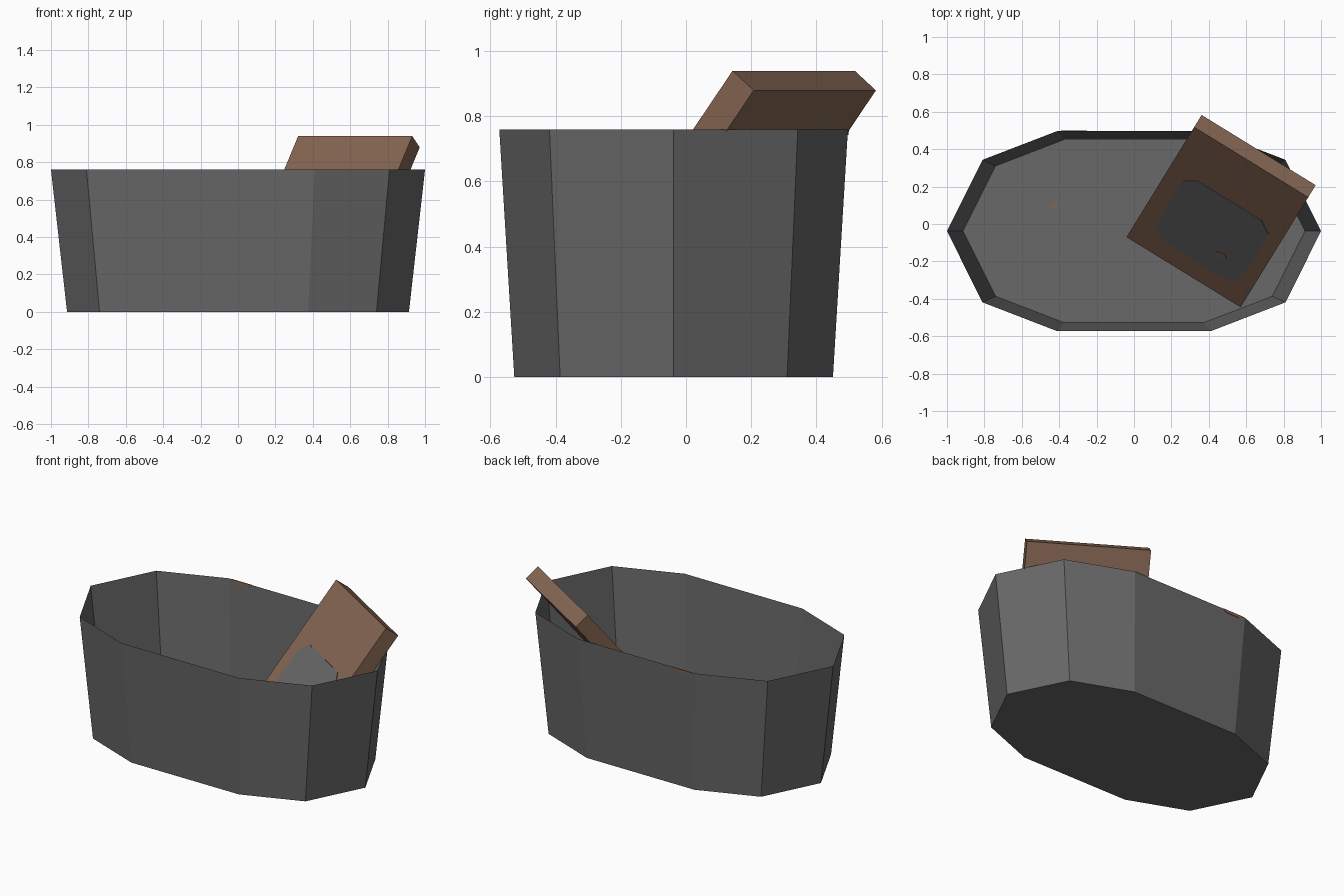
import bpy, bmesh, math
from mathutils import Vector, Matrix

if "Cube" in bpy.data.objects:
    bpy.data.objects.remove(bpy.data.objects["Cube"])


def material(name, rgb):
    m = bpy.data.materials.new(name)
    m.diffuse_color = (*rgb, 1)
    m.use_nodes = True
    m.node_tree.nodes["Principled BSDF"].inputs["Base Color"].default_value = m.diffuse_color
    return m


METAL = material("grey metal", (0.138, 0.138, 0.138))
WOOD = material("brown wood", (0.23, 0.13, 0.083))


def make(name, bm, mat, matrix=Matrix()):
    bmesh.ops.recalc_face_normals(bm, faces=bm.faces)
    me = bpy.data.meshes.new(name)
    bm.to_mesh(me)
    bm.free()
    me.materials.append(mat)
    ob = bpy.data.objects.new(name, me)
    ob.matrix_world = matrix
    bpy.context.collection.objects.link(ob)
    return ob


def plate(name, pts, mat, thick, matrix):
    # flat outline in local xy, raised by thick along local z
    bm = bmesh.new()
    f = bm.faces.new([bm.verts.new((x, y, 0)) for x, y in pts])
    r = bmesh.ops.extrude_face_region(bm, geom=[f])
    vs = [g for g in r["geom"] if isinstance(g, bmesh.types.BMVert)]
    bmesh.ops.translate(bm, verts=vs, vec=(0, 0, thick))
    return make(name, bm, mat, matrix)


def hexagon(cx, cy, r):
    return [(cx + r * math.cos(i * math.pi / 3), cy + r * 0.75 * math.sin(i * math.pi / 3))
            for i in range(6)]


# Tub: open ten-sided sheet, flaring to the rim
CY = -0.038
quarter = [(1.0, 0.0), (0.81, 0.381), (0.41, 0.535)]
half = quarter + [(-x, y) for x, y in reversed(quarter)]
ring = half + [(x, -y) for x, y in reversed(half[1:-1])]
bm = bmesh.new()
low = [bm.verts.new((x * 0.914, CY + y * 0.914, 0)) for x, y in ring]
top = [bm.verts.new((x, CY + y, 0.76)) for x, y in ring]
bm.faces.new(low)
n = len(ring)
for i in range(n):
    j = (i + 1) % n
    bm.faces.new((low[i], low[j], top[j], top[i]))
tub = make("tub", bm, METAL)

# Washboard frame: slab leaning on the rim (local x width, y slope, z front)
c, s = 0.62, 0.785
W, L, T = 0.716, 1.113, 0.097
w = Vector((0.852, -0.524, 0))
up = Vector((0.524 * c, 0.852 * c, s))
nrm = w.cross(up)
board = Matrix.Translation((-0.04, -0.07, 0.066)) @ Matrix((w, up, nrm)).transposed().to_4x4()
plate("washboard_frame", [(0, 0), (W, 0), (W, L), (0, L)], WOOD, -T, board)

# Metal rubbing panel with clipped corners
u0, u1, v0, v1, k = 0.10, 0.637, 0.145, 0.735, 0.07
plate("washboard_panel",
      [(u0 + k, v0), (u1 - k, v0), (u1, v0 + k), (u1, v1 - k),
       (u1 - k, v1), (u0 + k, v1), (u0, v1 - k), (u0, v0 + k)],
      METAL, 0.004, board)

# Small brown stains on panel, floor and back rim
plate("panel_stain", hexagon(0.484, 0.30, 0.032), WOOD, 0.007, board)
plate("floor_stain", hexagon(-0.43, 0.10, 0.022), WOOD, 0.004, Matrix())
tilt = Matrix.Translation((0, 0.497, 0.76)) @ Matrix.Rotation(math.radians(90 - 3.6), 4, "X")
plate("rim_stain", [(-0.37, -0.018), (-0.27, -0.018), (-0.25, 0), (-0.39, 0)],
      WOOD, 0.006, tilt @ Matrix.Translation((0, 0, -0.003)))
